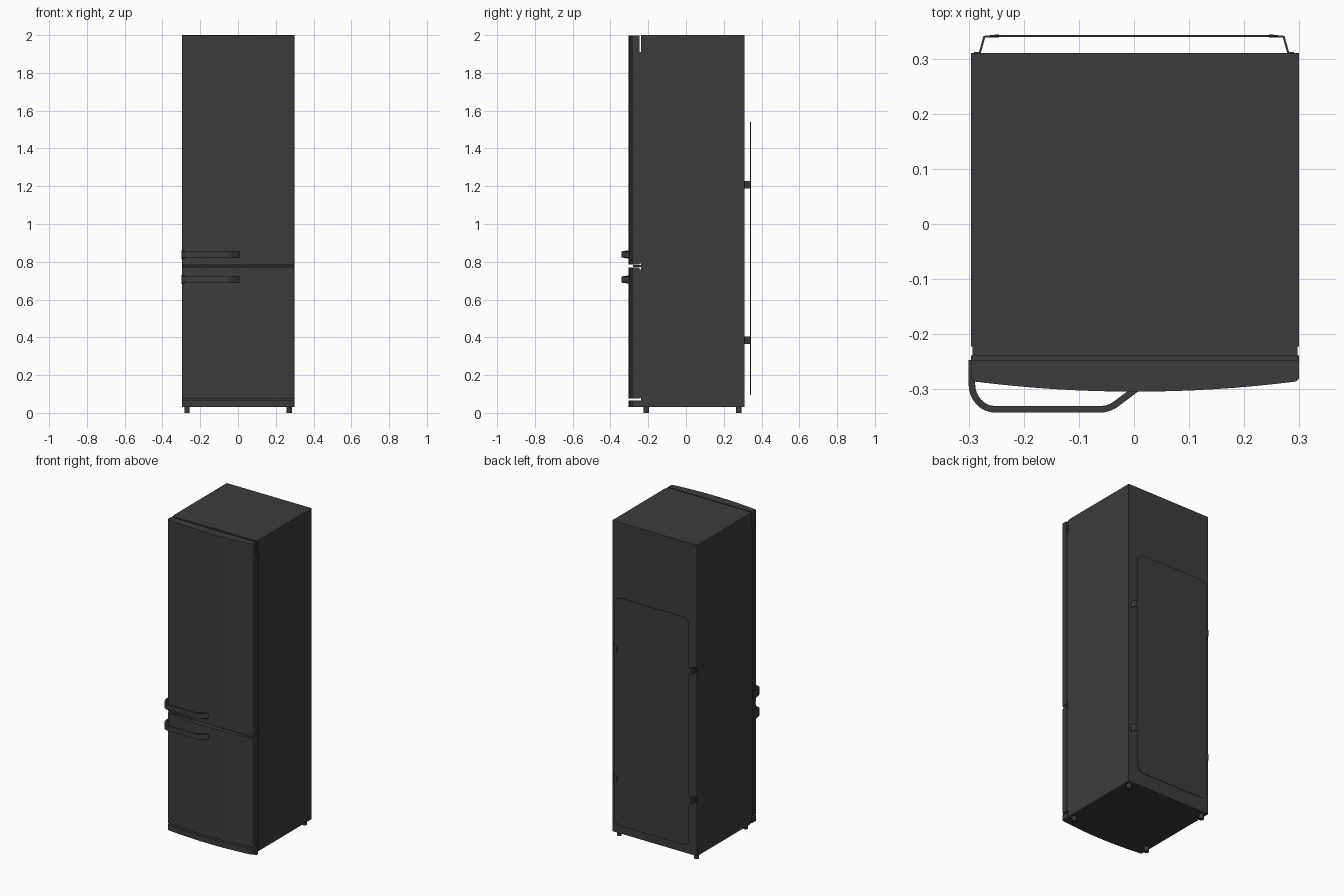
import bpy, bmesh, math
from mathutils import Vector

if "Cube" in bpy.data.objects:
    bpy.data.objects.remove(bpy.data.objects["Cube"])

mat = bpy.data.materials.new("dark_enamel")
mat.diffuse_color = (0.045, 0.045, 0.045, 1)
mat.use_nodes = True
mat.node_tree.nodes["Principled BSDF"].inputs["Base Color"].default_value = mat.diffuse_color
CX, HALF = 0.002, 0.2975  # cabinet centre line and half width


def finish(name, bm, smooth=False):
    bmesh.ops.recalc_face_normals(bm, faces=bm.faces)
    me = bpy.data.meshes.new(name)
    bm.to_mesh(me)
    bm.free()
    me.materials.append(mat)
    ob = bpy.data.objects.new(name, me)
    bpy.context.collection.objects.link(ob)
    if smooth:
        bpy.ops.object.select_all(action='DESELECT')
        bpy.context.view_layer.objects.active = ob
        ob.select_set(True)
        bpy.ops.object.shade_smooth_by_angle(angle=math.radians(35))
    return ob


def prism(name, outline, offset, smooth=False):
    """Extrude a closed outline of 3D points by an offset vector."""
    bm = bmesh.new()
    face = bm.faces.new([bm.verts.new(p) for p in outline])
    ext = bmesh.ops.extrude_face_region(bm, geom=[face])
    bmesh.ops.translate(bm, vec=Vector(offset),
                        verts=[g for g in ext['geom'] if isinstance(g, bmesh.types.BMVert)])
    return finish(name, bm, smooth)


def box(name, x0, x1, y0, y1, z0, z1):
    return prism(name, [(x0, y0, z0), (x1, y0, z0), (x1, y1, z0), (x0, y1, z0)], (0, 0, z1 - z0))


def bowed_front(name, z0, z1, back):
    """Slab whose front face bows gently outwards, with rounded side edges."""
    pts = [(CX - HALF, back, z0)]
    r = 0.009
    for i in range(4):
        a = math.radians(90 * i / 3)
        pts.append((CX - HALF + r * (1 - math.cos(a)), -0.277 - r * math.sin(a), z0))
    n, w = 16, HALF - r
    for i in range(1, n):
        t = -1 + 2 * i / n
        pts.append((CX + t * w, -0.286 - 0.018 * (1 - t * t), z0))
    pts += [(2 * CX - x, y, z) for x, y, z in reversed(pts[:5])]
    return prism(name, pts, (0, 0, z1 - z0), True)


def arc(cx, cy, rx, ry, a0, a1, n):
    return [Vector((cx + rx * math.cos(math.radians(a0 + (a1 - a0) * i / n)),
                    cy + ry * math.sin(math.radians(a0 + (a1 - a0) * i / n)))) for i in range(n + 1)]


def handle(name, zc):
    """Flat bar swept along a bent path, taller where it meets the door side."""
    path = [Vector((-0.294, -0.247)), Vector((-0.294, -0.27))]
    path += arc(-0.252, -0.29, 0.042, 0.046, 180, 270, 8)
    path += arc(-0.062, -0.296, 0.045, 0.040, 270, 310, 5)
    path += [Vector((0.004, -0.299))]
    bm = bmesh.new()
    prev = None
    for i, p in enumerate(path):
        d = (path[min(i + 1, len(path) - 1)] - path[max(i - 1, 0)]).normalized()
        nrm = Vector((-d.y, d.x)) * 0.006
        h = 0.016 + 0.008 * max(0, min(1, (p.y + 0.336) / 0.046)) * (p.x < -0.2)
        ring = [bm.verts.new((p.x + s * nrm.x, p.y + s * nrm.y, zc + u * h))
                for s, u in ((-1, -1), (1, -1), (1, 1), (-1, 1))]
        if prev:
            for k in range(4):
                bm.faces.new((prev[k], prev[(k + 1) % 4], ring[(k + 1) % 4], ring[k]))
        else:
            bm.faces.new(ring)
        prev = ring
    bm.faces.new(prev)
    finish(name, bm, True)


# Cabinet with its front collar, door seals and divider
x0, x1 = CX - HALF, CX + HALF
box("cabinet", x0, x1, -0.222, 0.31, 0.03, 2.0)
box("cabinet_collar", x0 + 0.003, x1 - 0.003, -0.238, -0.222, 0.03, 2.0)
box("upper_door_seal", x0 + 0.003, x1 - 0.003, -0.247, -0.238, 0.79, 1.91)
box("lower_door_seal", x0 + 0.003, x1 - 0.003, -0.247, -0.238, 0.08, 0.76)
box("door_divider", x0 + 0.004, x1 - 0.004, -0.28, -0.238, 0.772, 0.782)

# Doors and plinth
bowed_front("upper_door", 0.785, 1.998, -0.247)
bowed_front("lower_door", 0.075, 0.769, -0.247)
bowed_front("plinth", 0.03, 0.065, -0.238)

# Handles
handle("upper_handle", 0.839)
handle("lower_handle", 0.706)

# Rear condenser panel with rounded corners
pz0, pz1, px, r = 0.095, 1.54, 0.26, 0.045
outline = []
for cx, cz, a in ((px - r, pz1 - r, 0), (r - px, pz1 - r, 90), (r - px, pz0 + r, 180), (px - r, pz0 + r, 270)):
    outline += [(p.x, 0.339, p.y) for p in arc(cx, cz, r, r, a, a + 90, 6)]
prism("rear_panel", outline, (0, 0.004, 0))

# Bent sheet brackets holding the panel
for side, sname in ((-1, "left"), (1, "right")):
    for z, zname in ((0.385, "lower"), (1.207, "upper")):
        prof = [(0.29, 0.309), (0.29, 0.312), (0.281, 0.312), (0.273, 0.341), (0.245, 0.344),
                (0.245, 0.338), (0.27, 0.338), (0.278, 0.309)]
        prism(f"{zname}_{sname}_bracket", [(side * x, y, z - 0.02) for x, y in prof], (0, 0, 0.04))

# Feet
for x, sname in ((-0.27, "left"), (0.272, "right")):
    for y, yname in ((-0.21, "front"), (0.28, "rear")):
        prism(f"{yname}_{sname}_foot", [(p.x, p.y, 0) for p in arc(x, y, 0.014, 0.014, 0, 345, 23)],
              (0, 0, 0.031), True)
